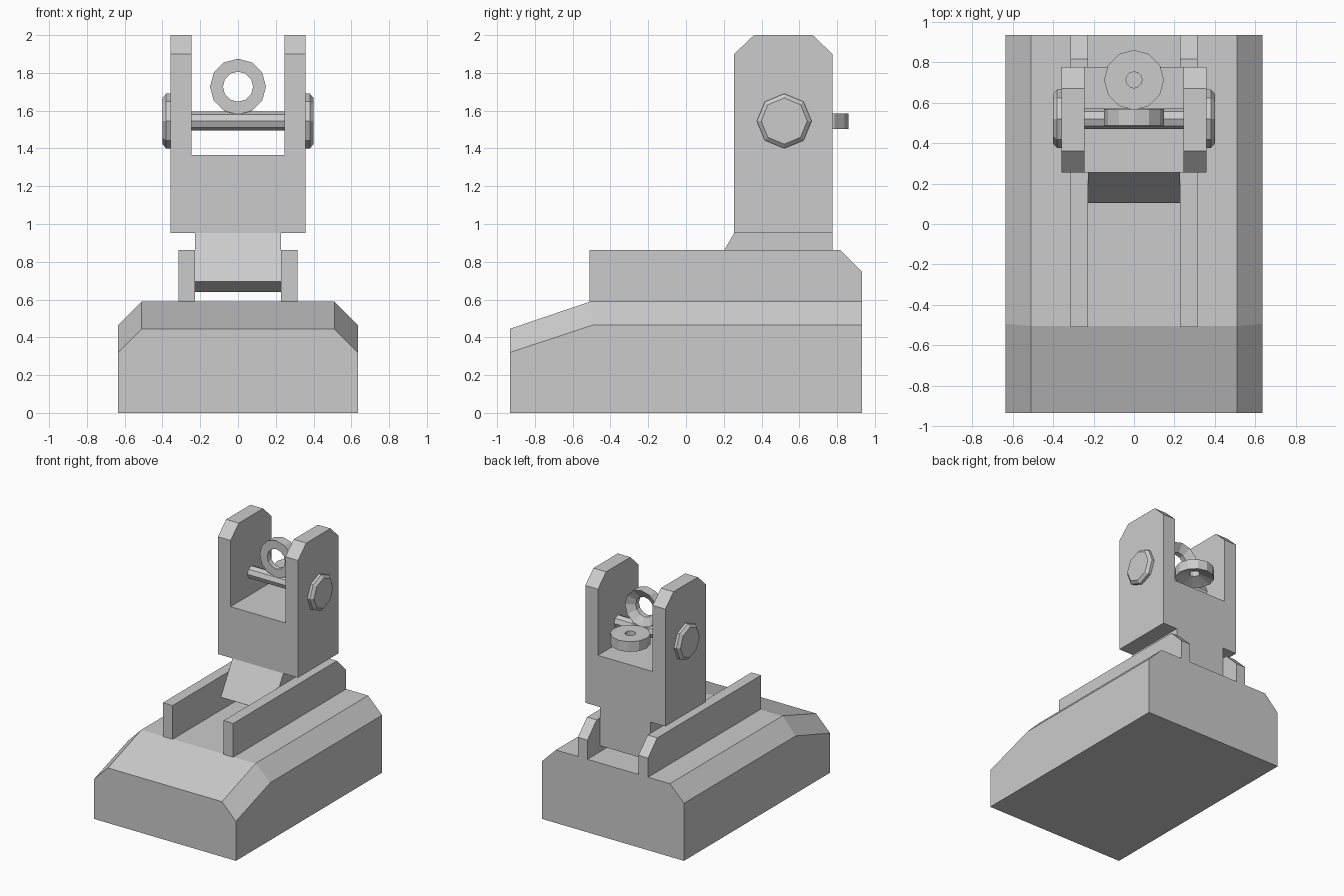
import bpy, bmesh, math

if "Cube" in bpy.data.objects:
    bpy.data.objects.remove(bpy.data.objects["Cube"])


def loft(name, sections, ring=False):
    """Skin equal-length closed sections; cap the ends, or join them if ring."""
    bm = bmesh.new()
    rows = [[bm.verts.new(p) for p in s] for s in sections]
    n = len(rows[0])
    pairs = list(zip(rows, rows[1:]))
    if ring:
        pairs.append((rows[-1], rows[0]))
    else:
        bm.faces.new(rows[0])
        bm.faces.new(rows[-1])
    for a, b in pairs:
        for i in range(n):
            j = (i + 1) % n
            bm.faces.new((a[i], a[j], b[j], b[i]))
    bmesh.ops.recalc_face_normals(bm, faces=bm.faces)
    mesh = bpy.data.meshes.new(name)
    bm.to_mesh(mesh)
    bm.free()
    ob = bpy.data.objects.new(name, mesh)
    bpy.context.collection.objects.link(ob)
    return ob


def side_prism(name, profile, x0, x1):
    """Extrude a (y, z) side profile from x0 to x1."""
    return loft(name, [[(x, y, z) for y, z in profile] for x in (x0, x1)])


def circle(r, n):
    return [(r * math.cos(2 * math.pi * i / n), r * math.sin(2 * math.pi * i / n))
            for i in range(n)]


def boolean(target, tool, operation):
    """Apply a boolean and remove the helper object."""
    tool.hide_render = True
    mod = target.modifiers.new(operation, 'BOOLEAN')
    mod.operation, mod.object, mod.solver = operation, tool, 'EXACT'
    bpy.context.view_layer.objects.active = target
    bpy.ops.object.modifier_apply(modifier=mod.name)
    bpy.data.objects.remove(tool)


# Base block: chamfered top sides, sloped nose
def base_section(y_low, y_top, drop):
    right = [(0.635, y_low, 0), (0.635, y_low, 0.465 - drop), (0.51, y_top, 0.59 - drop)]
    return right + [(-x, y, z) for x, y, z in reversed(right)]


loft("base", [base_section(-0.933, -0.933, 0.145),
              base_section(-0.493, -0.505, 0),
              base_section(0.933, 0.933, 0)])

# Pair of rails on the base
rail = [(-0.51, 0.59), (-0.51, 0.863), (0.815, 0.863), (0.933, 0.745), (0.933, 0.59)]
for label, s in (("left", -1), ("right", 1)):
    side_prism("rail_" + label, rail, s * 0.228, s * 0.314)

# Upright housing: slot between two ears, tongue reaching down between the rails
housing = side_prism("upright_housing",
                     [(0.255, 0.952), (0.255, 1.9), (0.36, 2.0),
                      (0.67, 2.0), (0.775, 1.9), (0.775, 0.952)], -0.358, 0.358)
slot = side_prism("slot_cutter", [(0, 1.365), (0, 2.2), (1, 2.2), (1, 1.365)], -0.245, 0.245)
boolean(housing, slot, 'DIFFERENCE')
tongue = side_prism("tongue", [(0.255, 0.952), (0.105, 0.695), (0.2, 0.64),
                               (0.775, 0.64), (0.775, 0.952)], -0.227, 0.227)
boolean(housing, tongue, 'UNION')

# Cross bolt: octagonal shaft with bevelled heads
AY, AZ = 0.52, 1.545
half = [(-0.4, 0.122), (-0.38, 0.145), (-0.355, 0.145), (-0.355, 0.05)]
stations = half + [(-x, r) for x, r in reversed(half)]
loft("cross_bolt", [[(x, AY + a, AZ + b) for a, b in circle(r, 8)] for x, r in stations])


# Two aperture discs: flat face one side, funnel on the other
def disc_profile(hole):
    return [(0.148, -0.04), (0.148, 0.042), (hole, 0.002), (hole, -0.04)]


loft("upright_aperture", [[(a, 0.527 + h, 1.727 + b) for a, b in circle(r, 12)]
                          for r, h in disc_profile(0.08)], ring=True)
loft("flat_aperture", [[(a, 0.712 + b, 1.545 - h) for a, b in circle(r, 12)]
                       for r, h in disc_profile(0.04)], ring=True)
